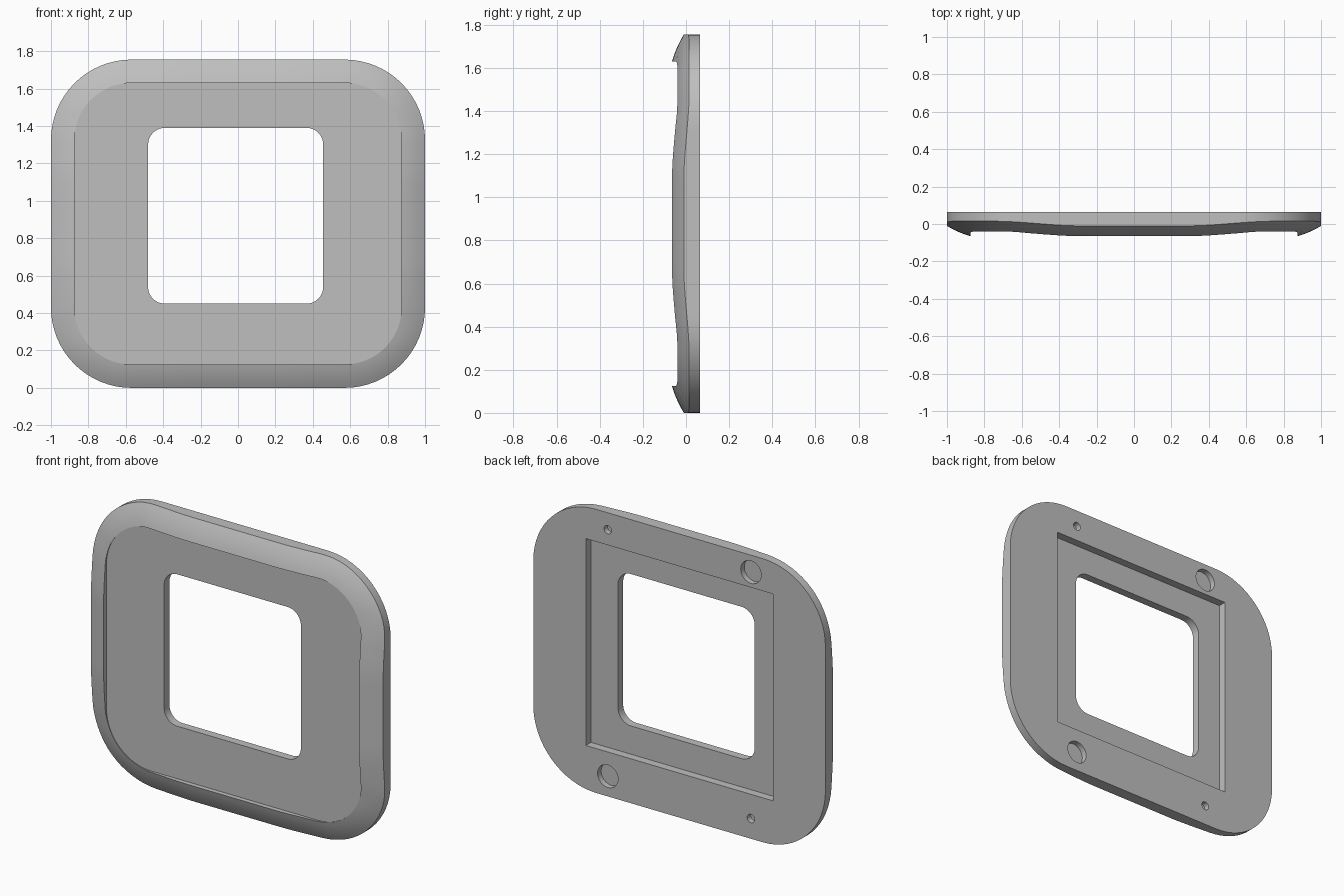
import bpy, bmesh, math
from mathutils import Vector

default = bpy.data.objects.get("Cube")
if default:
    bpy.data.objects.remove(default, do_unlink=True)

HEIGHT = 1.755
MID_Z = HEIGHT / 2
BACK = 0.065
FACE = -0.036
ARC, SIDE = 16, 24      # steps per corner and per straight side

grey = bpy.data.materials.new("light_grey")
grey.use_nodes = True
colour = (0.52, 0.52, 0.52, 1)
grey.diffuse_color = colour
grey.node_tree.nodes["Principled BSDF"].inputs["Base Color"].default_value = colour


def rounded_rect(hx, hz, r, cx=0.0, cz=MID_Z):
    """Evenly stepped outline as (x, z) points, starting at the +x side."""
    corners = [(1, 1), (-1, 1), (-1, -1), (1, -1)]
    pts = []
    for i, (sx, sz) in enumerate(corners):
        centre = Vector((cx + sx * (hx - r), cz + sz * (hz - r)))
        for k in range(ARC + 1):
            a = math.pi / 2 * (i + k / ARC)
            pts.append(centre + r * Vector((math.cos(a), math.sin(a))))
        nx, nz = corners[(i + 1) % 4]
        a = math.pi / 2 * (i + 1)
        end = Vector((cx + nx * (hx - r), cz + nz * (hz - r)))
        end += r * Vector((math.cos(a), math.sin(a)))
        start = pts[-1].copy()
        pts += [start.lerp(end, k / SIDE) for k in range(1, SIDE)]
    return pts


def smoothstep(a, b, v):
    t = min(max((v - a) / (b - a), 0), 1)
    return t * t * (3 - 2 * t)


# The bezel is high at the middle of each side and dips at the corners
outer = rounded_rect(1, MID_Z, 0.43)
dip = [0.025 * smoothstep(0.2, 0.62, abs(p.y - MID_Z)) * smoothstep(0.28, 0.75, abs(p.x))
       for p in outer]


def bezel_ring(t):
    """Ring on the bulging slope: t = 0 at the outer edge, 1 at the rim."""
    inset = 0.125 * t
    y = -0.01 - 0.055 * t - 0.02 * t * (1 - t)
    pts = rounded_rect(1 - inset, MID_Z - inset, 0.43 - inset)
    return [(p.x, y + d, p.y) for p, d in zip(pts, dip)]


def flat_ring(pts, y):
    return [(p.x, y, p.y) for p in pts]


rim = rounded_rect(0.875, MID_Z - 0.125, 0.305)
opening = rounded_rect(0.468, 0.47, 0.09, -0.0125, 0.92)
rings = [flat_ring(outer, BACK)]
rings += [bezel_ring(k / 6) for k in range(7)]
rings += [flat_ring(rim, FACE), flat_ring(opening, FACE), flat_ring(opening, BACK)]

# Frame body: a closed loft through all the rings
bm = bmesh.new()
loops = [[bm.verts.new(c) for c in ring] for ring in rings]
for a, b in zip(loops, loops[1:] + loops[:1]):
    n = len(a)
    for i in range(n):
        j = (i + 1) % n
        bm.faces.new((a[i], a[j], b[j], b[i]))
bmesh.ops.recalc_face_normals(bm, faces=bm.faces)
mesh = bpy.data.meshes.new("frame_plate")
bm.to_mesh(mesh)
bm.free()
mesh.materials.append(grey)
frame = bpy.data.objects.new("frame_plate", mesh)
bpy.context.collection.objects.link(frame)


def cut(cutter):
    cutter.hide_render = True
    cutter.data.materials.append(grey)
    bpy.ops.object.select_all(action='DESELECT')
    frame.select_set(True)
    bpy.context.view_layer.objects.active = frame
    mod = frame.modifiers.new("cut", 'BOOLEAN')
    mod.operation = 'DIFFERENCE'
    mod.solver = 'EXACT'
    mod.object = cutter
    bpy.ops.object.modifier_apply(modifier=mod.name)
    bpy.data.objects.remove(cutter, do_unlink=True)


# Square recess in the back
bpy.ops.mesh.primitive_cube_add(size=1, location=(0, BACK, 0.915))
recess = bpy.context.object
recess.name = "recess_cutter"
recess.scale = (1.28, 0.1, 1.28)
bpy.context.view_layer.update()
cut(recess)

# Blind round holes in the back: large and small on opposite diagonals
for x, z, r in ((-0.49, 1.65, 0.07), (0.49, 0.125, 0.07),
                (0.49, 1.65, 0.026), (-0.49, 0.125, 0.026)):
    bpy.ops.mesh.primitive_cylinder_add(vertices=32, radius=r, depth=0.07,
                                        location=(x, BACK, z),
                                        rotation=(math.pi / 2, 0, 0))
    bpy.context.object.name = "hole_cutter"
    bpy.context.view_layer.update()
    cut(bpy.context.object)

# Smooth curves with crisp edges
bpy.ops.object.select_all(action='DESELECT')
frame.select_set(True)
bpy.context.view_layer.objects.active = frame
bpy.ops.object.shade_smooth_by_angle(angle=math.radians(30))
